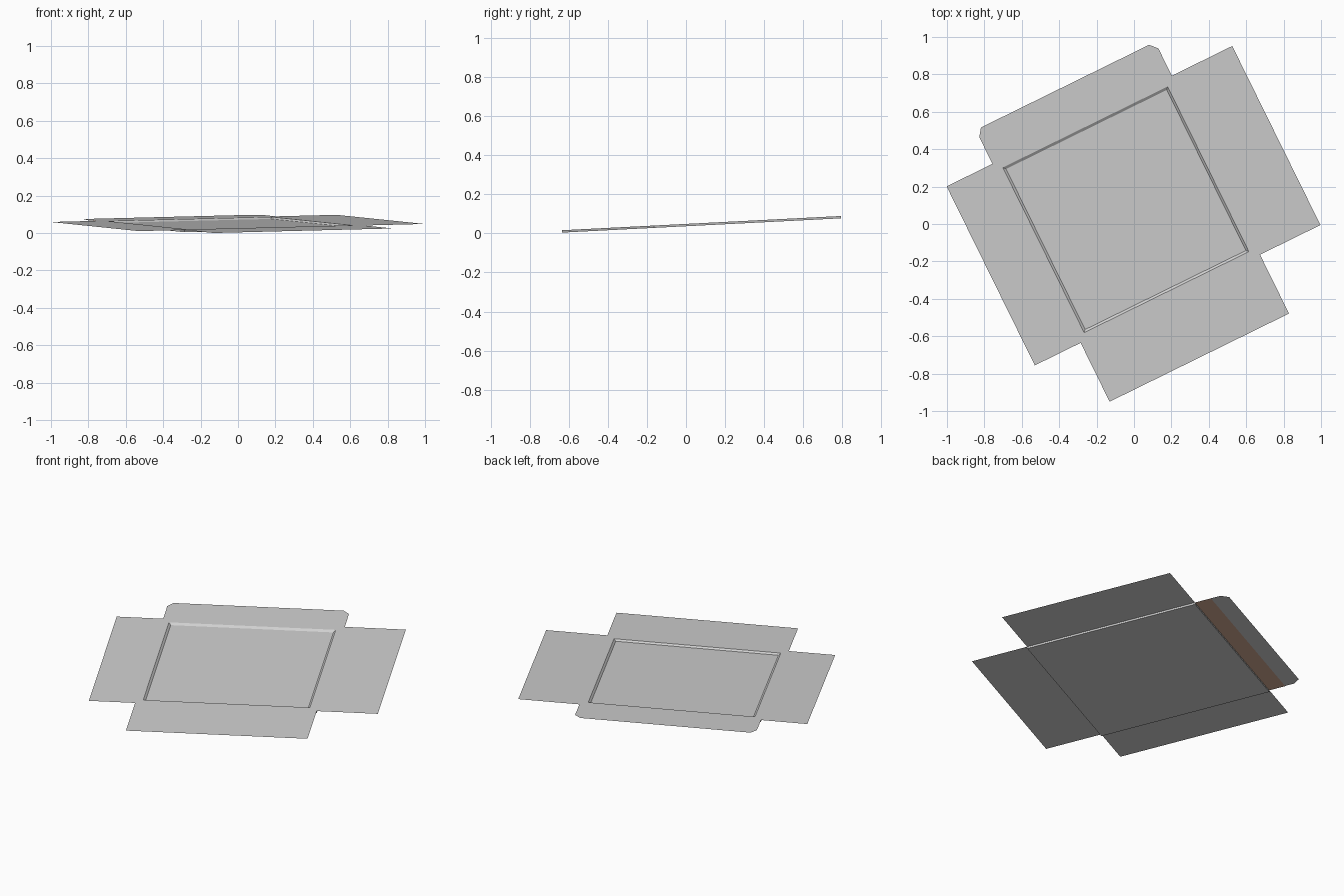
import bpy, bmesh, math
from mathutils import Matrix

cube = bpy.data.objects.get("Cube")
if cube:
    bpy.data.objects.remove(cube, do_unlink=True)


def material(name, rgb):
    mat = bpy.data.materials.new(name)
    mat.use_nodes = True
    colour = (*rgb, 1)
    mat.diffuse_color = colour
    mat.node_tree.nodes["Principled BSDF"].inputs["Base Color"].default_value = colour
    return mat


grey = material("pale_grey_card", (0.62, 0.62, 0.62))
brown = material("brown_card", (0.64, 0.40, 0.29))

# The whole sheet is turned about z and leans gently up to the back
PLACE = (Matrix.Translation((0, 0, 0.0485))
         @ Matrix.Rotation(math.atan(0.051), 4, 'X')
         @ Matrix.Rotation(math.radians(26.2), 4, 'Z'))
DEPTH = 0.012
LEFT, RIGHT, FRONT, BACK = -0.537, 0.532, -0.445, 0.623


def make(name, bm, mat):
    mesh = bpy.data.meshes.new(name)
    bm.transform(PLACE)
    bm.to_mesh(mesh)
    bm.free()
    mesh.materials.append(mat)
    obj = bpy.data.objects.new(name, mesh)
    bpy.context.collection.objects.link(obj)
    return obj


def rect(x0, x1, y0, y1):
    return [(x0, y0), (x1, y0), (x1, y1), (x0, y1)]


def sheet(name, outline, mat=grey, z=0.0):
    bm = bmesh.new()
    bm.faces.new([bm.verts.new((x, y, z)) for x, y in outline])
    return make(name, bm, mat)


# Shallow tray: underside, outer wall, rim, sloped inner wall and floor
bm = bmesh.new()
levels = [(rect(LEFT, RIGHT, FRONT, BACK), -DEPTH),
          (rect(LEFT, RIGHT, FRONT, BACK), 0),
          (rect(-0.496, 0.486, -0.404, 0.581), 0),
          (rect(-0.484, 0.474, -0.392, 0.566), 0.002 - DEPTH)]
loops = [[bm.verts.new((x, y, z)) for x, y in pts] for pts, z in levels]
bm.faces.new(loops[0][::-1])
bm.faces.new(loops[-1])
for low, high in zip(loops, loops[1:]):
    for i in range(4):
        j = (i + 1) % 4
        bm.faces.new((low[i], low[j], high[j], high[i]))
make("tray", bm, grey)

# Four unfolded side flaps
sheet("right_flap", rect(-0.81, LEFT, FRONT, BACK))
sheet("left_flap", rect(RIGHT, 0.892, FRONT, BACK))
sheet("front_flap", rect(LEFT, RIGHT, -0.796, FRONT))

# Back flap with trimmed corners
sheet("back_flap", [(LEFT, BACK), (RIGHT, BACK), (RIGHT, 0.786),
                    (0.496, 0.825), (-0.506, 0.825), (LEFT, 0.782)])

# Glue strip under the back flap
sheet("glue_strip", rect(LEFT, RIGHT, BACK, 0.725)[::-1], brown, -0.0015)
